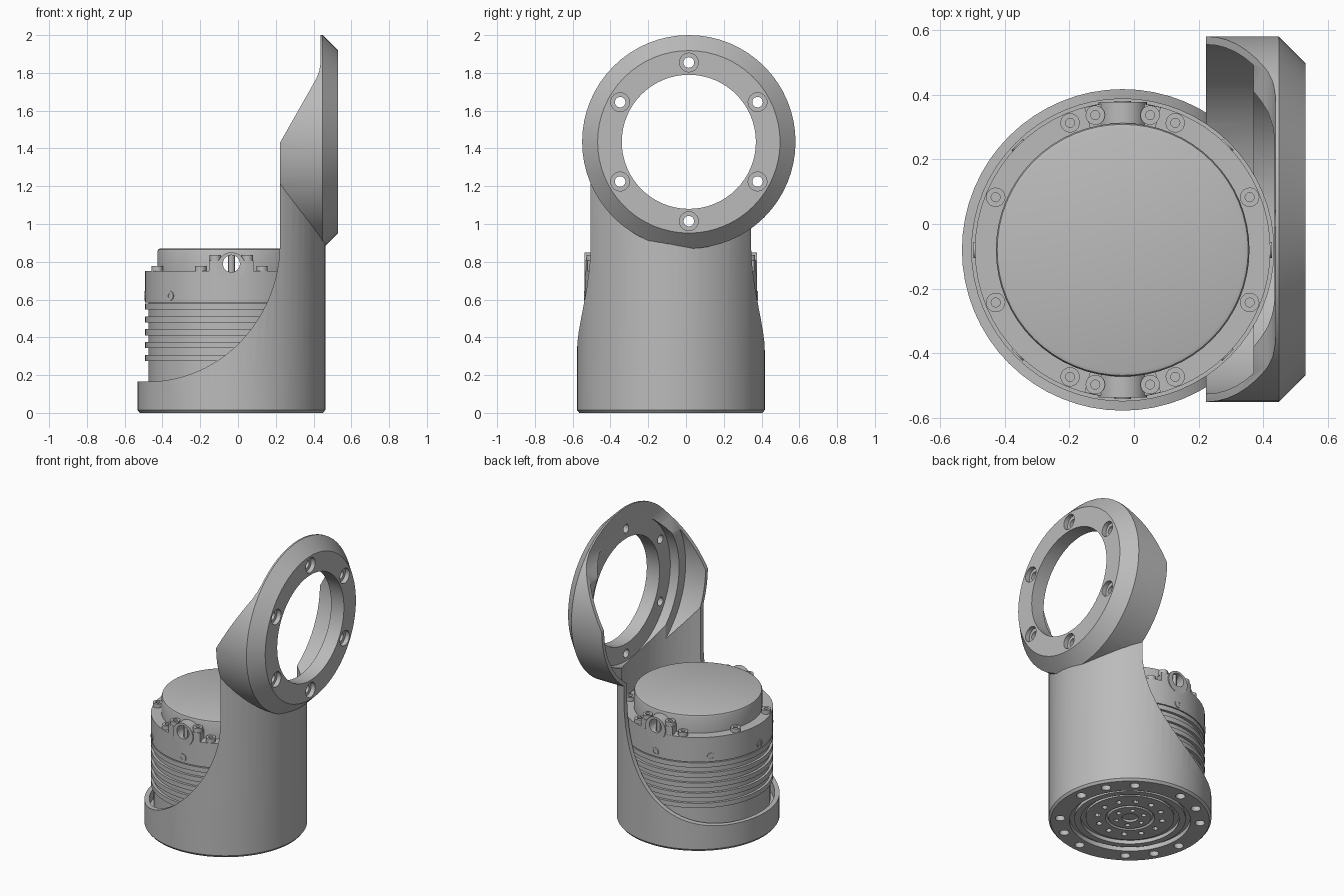
import bpy, bmesh
from math import sin, cos, pi, radians
from mathutils import Matrix, Vector

cube = bpy.data.objects.get("Cube")
if cube:
    bpy.data.objects.remove(cube, do_unlink=True)

grey = bpy.data.materials.new("machined grey")
grey.use_nodes = True
grey.diffuse_color = (0.5, 0.5, 0.5, 1)
grey.node_tree.nodes["Principled BSDF"].inputs["Base Color"].default_value = (0.5, 0.5, 0.5, 1)

AXIS = Matrix.Translation((-0.035, -0.08, 0))        # upright axis of drum and base
RING = Matrix.Translation((0, 0.015, 1.435)) @ Matrix.Rotation(pi / 2, 4, 'Y')


def turn(deg):
    return Matrix.Rotation(radians(deg), 4, 'Z')


def lathe(bm, profile, matrix=AXIS, segs=64):
    """Revolve (radius, height) points about local z and cap both ends."""
    rings = []
    for r, h in profile:
        rings.append([bm.verts.new(matrix @ Vector((r * cos(2 * pi * i / segs),
                                                    r * sin(2 * pi * i / segs), h)))
                      for i in range(segs)])
    for a, b in zip(rings, rings[1:]):
        for i in range(segs):
            j = (i + 1) % segs
            bm.faces.new((a[i], a[j], b[j], b[i]))
    bm.faces.new(rings[0][::-1])
    bm.faces.new(rings[-1])


def prism(bm, points, low, high, matrix):
    """Extrude a flat outline along local z."""
    a, b = [[bm.verts.new(matrix @ Vector((x, y, h))) for x, y in points] for h in (low, high)]
    for i in range(len(a)):
        j = (i + 1) % len(a)
        bm.faces.new((a[i], a[j], b[j], b[i]))
    bm.faces.new(a[::-1])
    bm.faces.new(b)


def finish(name, bm, helper=False):
    bmesh.ops.recalc_face_normals(bm, faces=bm.faces)
    mesh = bpy.data.meshes.new(name)
    bm.to_mesh(mesh)
    bm.free()
    mesh.materials.append(grey)
    ob = bpy.data.objects.new(name, mesh)
    bpy.context.collection.objects.link(ob)
    ob.hide_render = helper
    return ob


def turned(name, profile, matrix=AXIS, helper=False):
    bm = bmesh.new()
    lathe(bm, profile, matrix)
    return finish(name, bm, helper)


def select(ob):
    bpy.ops.object.select_all(action='DESELECT')
    ob.select_set(True)
    bpy.context.view_layer.objects.active = ob


def combine(ob, other, operation):
    mod = ob.modifiers.new("combine", 'BOOLEAN')
    mod.operation, mod.object, mod.solver = operation, other, 'EXACT'
    select(ob)
    bpy.ops.object.modifier_apply(modifier=mod.name)


# Housing: stepped base and upright wall
housing = turned("housing", [
    (.05, .035), (.05, .02), (.13, .02), (.14, .035), (.15, .02), (.27, .02), (.27, .035),
    (.3, .035), (.3, .01), (.34, .01), (.34, .03), (.37, .03), (.37, 0), (.485, 0),
    (.497, .015), (.497, 1.4)])
helpers = []


def cutter(name, bm):
    helpers.append(finish(name, bm, True))
    return helpers[-1]


# Joint ring joined on the side of the wall
bm = bmesh.new()
lathe(bm, [(.565, .2), (.565, .448), (.483, .53)], RING)
combine(housing, cutter("ring_outer", bm), 'UNION')

# Hollow for the drum
bm = bmesh.new()
lathe(bm, [(.467, .1), (.467, 1.39)])
combine(housing, cutter("drum_hollow", bm), 'DIFFERENCE')

# Stepped hollow and open bore of the ring
bm = bmesh.new()
lathe(bm, [(.54, .1), (.54, .37), (.47, .37), (.47, .435), (.355, .435), (.355, .6)], RING)
combine(housing, cutter("ring_hollow", bm), 'DIFFERENCE')

# Sweeping side cut: quarter ellipse, straight edge, slope to the ring top
outline = [(-.7, .165)]
for i in range(25):
    t = i / 24 * pi / 2
    outline.append((-.48 + .702 * sin(t), .9 - .735 * cos(t)))
outline += [(.222, 1.43), (.415, 1.77), (.43, 1.81), (.437, 1.85), (.437, 2.2),
            (.8, 2.2), (.8, -.2), (-.7, -.2)]
bm = bmesh.new()
prism(bm, outline, -1, 1, Matrix.Rotation(pi / 2, 4, 'X'))
combine(housing, cutter("side_cut", bm), 'INTERSECT')

# Counterbored ring holes and base bolt holes
bm = bmesh.new()
for k in range(6):
    spot = RING @ turn(60 * k) @ Matrix.Translation((.42, 0, 0))
    lathe(bm, [(.028, .4), (.028, .5), (.05, .5), (.05, .6)], spot, 20)
for group in range(4):
    for step in (-24, 0, 24):
        spot = AXIS @ turn(30 + 90 * group + step) @ Matrix.Translation((.428, 0, 0))
        lathe(bm, [(.03, -.1), (.03, .06)], spot, 16)
for k in range(12):
    spot = AXIS @ turn(30 * k) @ Matrix.Translation((.2, 0, 0))
    lathe(bm, [(.018, -.1), (.018, .05)], spot, 12)
for k in range(6):
    spot = AXIS @ turn(60 * k) @ Matrix.Translation((.09, 0, 0))
    lathe(bm, [(.015, -.1), (.015, .05)], spot, 12)
combine(housing, cutter("bolt_holes", bm), 'DIFFERENCE')

# Motor drum with cooling fins, shoulder and raised cap
profile = [(.43, .11), (.44, .12), (.44, .27)]
for k in range(5):
    z = .275 + .068 * k
    profile += [(.44, z), (.457, z), (.457, z + .032), (.44, z + .032)]
profile += [(.44, .585), (.457, .585), (.457, .75), (.392, .75), (.392, .855),
            (.388, .866), (.377, .87)]
drum = turned("motor_drum", profile)

# Cable clamps on the front and back of the shoulder
slabs, arches, pins, tunnel = [bmesh.new() for _ in range(4)]
for side in (90, 270):
    arc = [radians(a) for a in range(-15, 16, 3)]
    points = [(.456 * cos(a), .456 * sin(a)) for a in arc]
    points += [(.385 * cos(a), .385 * sin(a)) for a in reversed(arc)]
    place = AXIS @ turn(side)
    prism(slabs, points, .74, .808, place)
    outward = place @ Matrix.Translation((0, 0, .775)) @ Matrix.Rotation(pi / 2, 4, 'Y')
    lathe(arches, [(.075, .385), (.075, .457)], outward, 32)
    lathe(pins, [(.018, .72), (.018, .845)], place @ Matrix.Translation((.42, 0, 0)), 12)
lathe(tunnel, [(.045, -.6), (.045, .6)],
      AXIS @ Matrix.Translation((0, 0, .79)) @ Matrix.Rotation(pi / 2, 4, 'X'), 32)
clamps = finish("clamp_blocks", slabs)
clamp_arches = finish("clamp_arches", arches)
clamp_pins = finish("clamp_pins", pins)
bore = cutter("cable_bore", tunnel)
for ob in (drum, clamps, clamp_arches):
    combine(ob, bore, 'DIFFERENCE')

# Socket screws on the shoulder, on the clamps and round the drum
bm = bmesh.new()
SCREW = [(.03, -.01), (.03, .027), (.014, .027), (.014, .01)]
for side in (0, 90, 180, 270):
    for off in (-22.5, 22.5):
        lathe(bm, SCREW, AXIS @ turn(side + off) @ Matrix.Translation((.425, 0, .75)), 18)
for side in (90, 270):
    for off in (-11.5, 11.5):
        lathe(bm, SCREW, AXIS @ turn(side + off) @ Matrix.Translation((.425, 0, .808)), 18)
shoulder_screws = finish("shoulder_screws", bm)
bm = bmesh.new()
for k in range(8):
    spot = AXIS @ turn(45 * k) @ Matrix.Translation((.45, 0, .62)) @ Matrix.Rotation(pi / 2, 4, 'Y')
    lathe(bm, [(.025, -.02), (.025, .011), (.013, .011), (.013, .008)], spot, 16)
side_screws = finish("side_screws", bm)

# Smooth curved faces, keep machined edges sharp
for ob in (housing, drum, clamps, clamp_arches, clamp_pins, shoulder_screws, side_screws):
    select(ob)
    bpy.ops.object.shade_smooth_by_angle(angle=radians(30))
for ob in helpers:
    bpy.data.objects.remove(ob, do_unlink=True)
